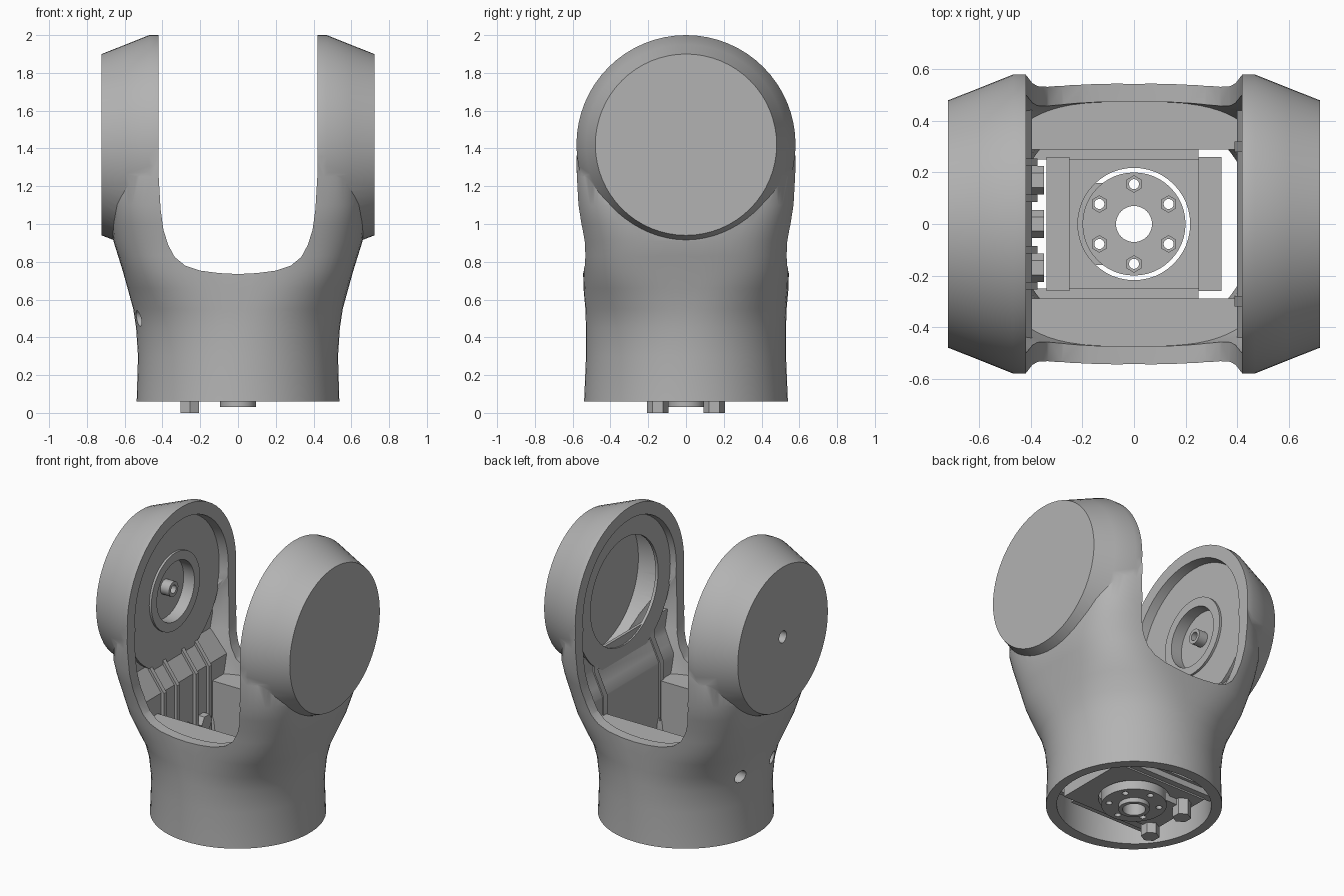
import bpy, bmesh, math
from mathutils import Matrix, Vector

if "Cube" in bpy.data.objects:
    bpy.data.objects.remove(bpy.data.objects["Cube"])

parts = []


def make(name, bm):
    bmesh.ops.recalc_face_normals(bm, faces=bm.faces)
    me = bpy.data.meshes.new(name)
    bm.to_mesh(me)
    bm.free()
    ob = bpy.data.objects.new(name, me)
    bpy.context.collection.objects.link(ob)
    return ob


def box(name, x0, x1, y0, y1, z0, z1):
    bm = bmesh.new()
    size = Matrix.Diagonal((x1 - x0, y1 - y0, z1 - z0, 1))
    mid = Matrix.Translation(((x0 + x1) / 2, (y0 + y1) / 2, (z0 + z1) / 2))
    bmesh.ops.create_cube(bm, size=1, matrix=mid @ size)
    return make(name, bm)


def cyl(name, axis, a0, a1, r0, r1=None, c=(0, 0), seg=48):
    """Frustum from a0 to a1 along x (c = y, z) or z (c = x, y)."""
    r1 = r0 if r1 is None else r1
    if a0 > a1:
        a0, a1, r0, r1 = a1, a0, r1, r0
    m = (a0 + a1) / 2
    if axis == 'x':
        mat = Matrix.Translation((m, c[0], c[1])) @ Matrix.Rotation(math.pi / 2, 4, 'Y')
    else:
        mat = Matrix.Translation((c[0], c[1], m))
    bm = bmesh.new()
    bmesh.ops.create_cone(bm, cap_ends=True, segments=seg, radius1=r0, radius2=r1,
                          depth=a1 - a0, matrix=mat)
    return make(name, bm)


def prism(name, pts, y0, y1):
    """Extrude an x-z outline along y."""
    bm = bmesh.new()
    f = bm.faces.new([bm.verts.new((x, y0, z)) for x, z in pts])
    ext = bmesh.ops.extrude_face_region(bm, geom=[f])
    vs = [v for v in ext['geom'] if isinstance(v, bmesh.types.BMVert)]
    bmesh.ops.translate(bm, verts=vs, vec=Vector((0, y1 - y0, 0)))
    return make(name, bm)


def skin(name, rings):
    """Closed solid through a list of equal rings of points."""
    bm = bmesh.new()
    rings = [[bm.verts.new(p) for p in ring] for ring in rings]
    n = len(rings[0])
    for a, b in zip(rings, rings[1:]):
        for k in range(n):
            j = (k + 1) % n
            bm.faces.new((a[k], a[j], b[j], b[k]))
    bm.faces.new(rings[0])
    bm.faces.new(rings[-1])
    return make(name, bm)


# height, half width, half depth, squareness of the body sections
SECTIONS = [(.06, .537, .54, 2), (.30, .53, .53, 2), (.45, .54, .53, 2.1),
            (.55, .555, .533, 2.3), (.66, .585, .543, 2.8), (.75, .61, .545, 3.3),
            (.83, .635, .553, 3.4), (.91, .66, .56, 3.5), (1.0, .67, .576, 3.8),
            (1.1, .675, .588, 4.2), (1.25, .67, .602, 4), (1.42, .62, .648, 3)]


def loft(name, dx=0, dy=0, bottom=.06, seg=72):
    rings = []
    for i, (z, hx, hy, n) in enumerate(SECTIONS):
        ring = []
        for k in range(seg):
            t = 2 * math.pi * (k + .5) / seg
            c, s = math.cos(t), math.sin(t)
            ring.append((math.copysign(abs(c) ** (2 / n), c) * (hx - dx),
                         math.copysign(abs(s) ** (2 / n), s) * (hy - dy),
                         bottom if i == 0 else z))
        rings.append(ring)
    return skin(name, rings)


def lathe_x(name, s, profile, seg=64):
    """Rings of (x, radius) around the arm axis, mirrored by s."""
    ang = [2 * math.pi * k / seg for k in range(seg)]
    return skin(name, [[(s * x, r * math.sin(a), 1.42 + r * math.cos(a)) for a in ang]
                       for x, r in profile])


def boolean(ob, other, op='DIFFERENCE'):
    m = ob.modifiers.new('cut', 'BOOLEAN')
    m.operation, m.object, m.solver = op, other, 'EXACT'
    bpy.context.view_layer.objects.active = ob
    bpy.ops.object.modifier_apply(modifier=m.name)
    bpy.data.objects.remove(other)
    return ob


def add(ob):
    parts.append(ob)
    return ob


# Outer shell: lofted body plus a conical cap on each arm
shell = add(loft('fork_shell'))
for s in (-1, 1):
    cap = lathe_x('cap', s, [(.38, .58), (.47, .58), (.595, .53), (.722, .48)])
    boolean(shell, cap, 'UNION')

# U-shaped gap between the arms
half = [(.42, 2.2), (.42, 1.25), (.41, 1.08), (.395, .97), (.37, .89), (.335, .825),
        (.28, .78), (.2, .753), (.1, .74)]
boolean(shell, prism('gap', half + [(0, .735)] + [(-x, z) for x, z in half[::-1]], -1, 1))

# Hollow inside
boolean(shell, loft('hollow', .06, .07, 0))
for s in (-1, 1):
    boolean(shell, lathe_x('arm_hollow', s, [(.35, .51), (.67, .45)]))

# Screw holes through the left side
for y, z, r in ((-.17, .5, .042), (.17, .5, .042), (0, 1.43, .04)):
    boolean(shell, cyl('hole', 'x', -.8, -.45, r, c=(y, z), seg=16))

# Bearing plate, ring and hollow boss in the left arm
plate = add(cyl('bearing_plate', 'x', -.52, -.48, .50, c=(0, 1.42), seg=64))
boolean(plate, cyl('cut', 'x', -.6, -.4, .2, c=(0, 1.42)))
ring = add(cyl('bearing_ring', 'x', -.57, -.465, .26, c=(0, 1.42)))
boolean(ring, cyl('cut', 'x', -.545, -.4, .2, c=(0, 1.42)))
boss = add(cyl('shaft_boss', 'x', -.56, -.48, .05, c=(0, 1.43), seg=16))
boolean(boss, cyl('cut', 'x', -.52, -.4, .028, c=(0, 1.43), seg=16))

# Plate with a large round opening in the right arm
rplate = add(cyl('open_plate', 'x', .46, .48, .50, c=(0, 1.42), seg=64))
boolean(rplate, cyl('cut', 'x', .4, .6, .36, c=(0, 1.42)))


# Bent panels and ribs below the plates
def bent(name, s, inner, outer, y0, y1, kick=.11):
    pts = [(inner + kick, 1.12), (inner + kick, 1.0), (inner, .85), (inner, .2),
           (outer, .2), (outer, .84), (outer + kick, .99), (outer + kick, 1.12)]
    ob = add(prism(name, [(s * x, z) for x, z in pts], y0, y1))
    return boolean(ob, loft('clip', .03, .03), 'INTERSECT')


bent('left_panel', -1, .395, .42, -.6, .6)
bent('right_panel', 1, .40, .42, -.6, .6, .07)
for y in (-.24, -.1, .1, .24):
    bent('left_rib', -1, .375, .40, y - .014, y + .014)
for y in (-.3, .3):
    bent('right_rib', 1, .39, .41, y - .02, y + .02, .07)
for y in (-.17, 0, .17):
    add(cyl('panel_screw', 'x', -.40, -.35, .055, c=(y, .5), seg=6))

# Ledges inside the front and back, each with an upright wall
for s in (-1, 1):
    for name, d0, d1, z0, z1 in (('ledge', .29, .7, .67, .725),
                                 ('ledge_wall', .29, .32, .16, .7)):
        ob = add(box(name, -.41, .41, min(s * d0, s * d1), max(s * d0, s * d1), z0, z1))
        boolean(ob, loft('clip', .03, .03), 'INTERSECT')

# Mounting bracket floor with its side bars
floor = add(box('bracket_floor', -.34, .34, -.26, .26, .11, .15))
boolean(floor, cyl('cut', 'z', 0, .3, .218))
for s in (-1, 1):
    add(box('bracket_bar', min(s * .25, s * .34), max(s * .25, s * .34), -.26, .26, .14, .24))
    add(box('bracket_tie', -.39, .25, s * .275 - .025, s * .275 + .025, .12, .2))

# Hub with bolts, centre tube and feet
hub = add(cyl('hub', 'z', .06, .17, .2))
boolean(hub, prism('tab', [(-.3, .07), (-.02, .07), (-.02, .13), (-.3, .13)], -.16, .16), 'UNION')
boolean(hub, cyl('cut', 'z', 0, .3, .07))
tube = add(cyl('centre_tube', 'z', .03, .1, .095, seg=32))
boolean(tube, cyl('cut', 'z', 0, .3, .07))
for k in range(6):
    a = math.radians(30 + 60 * k)
    p = (.155 * math.cos(a), .155 * math.sin(a))
    boolean(hub, cyl('cut', 'z', 0, .3, .02, c=p, seg=12))
    bolt = add(cyl('hub_bolt', 'z', .165, .19, .034, c=p, seg=6))
    boolean(bolt, cyl('cut', 'z', .1, .3, .02, c=p, seg=12))
for y in (-.15, .15):
    add(cyl('foot', 'z', 0, .12, .057, c=(-.255, y), seg=6))

# One grey for everything, smooth with sharp edges kept
grey = bpy.data.materials.new('grey')
grey.diffuse_color = (.45, .45, .45, 1)
grey.use_nodes = True
grey.node_tree.nodes["Principled BSDF"].inputs["Base Color"].default_value = grey.diffuse_color
bpy.ops.object.select_all(action='DESELECT')
for ob in parts:
    ob.data.materials.clear()
    ob.data.materials.append(grey)
    ob.select_set(True)
bpy.context.view_layer.objects.active = shell
bpy.ops.object.shade_smooth_by_angle(angle=math.radians(30))
